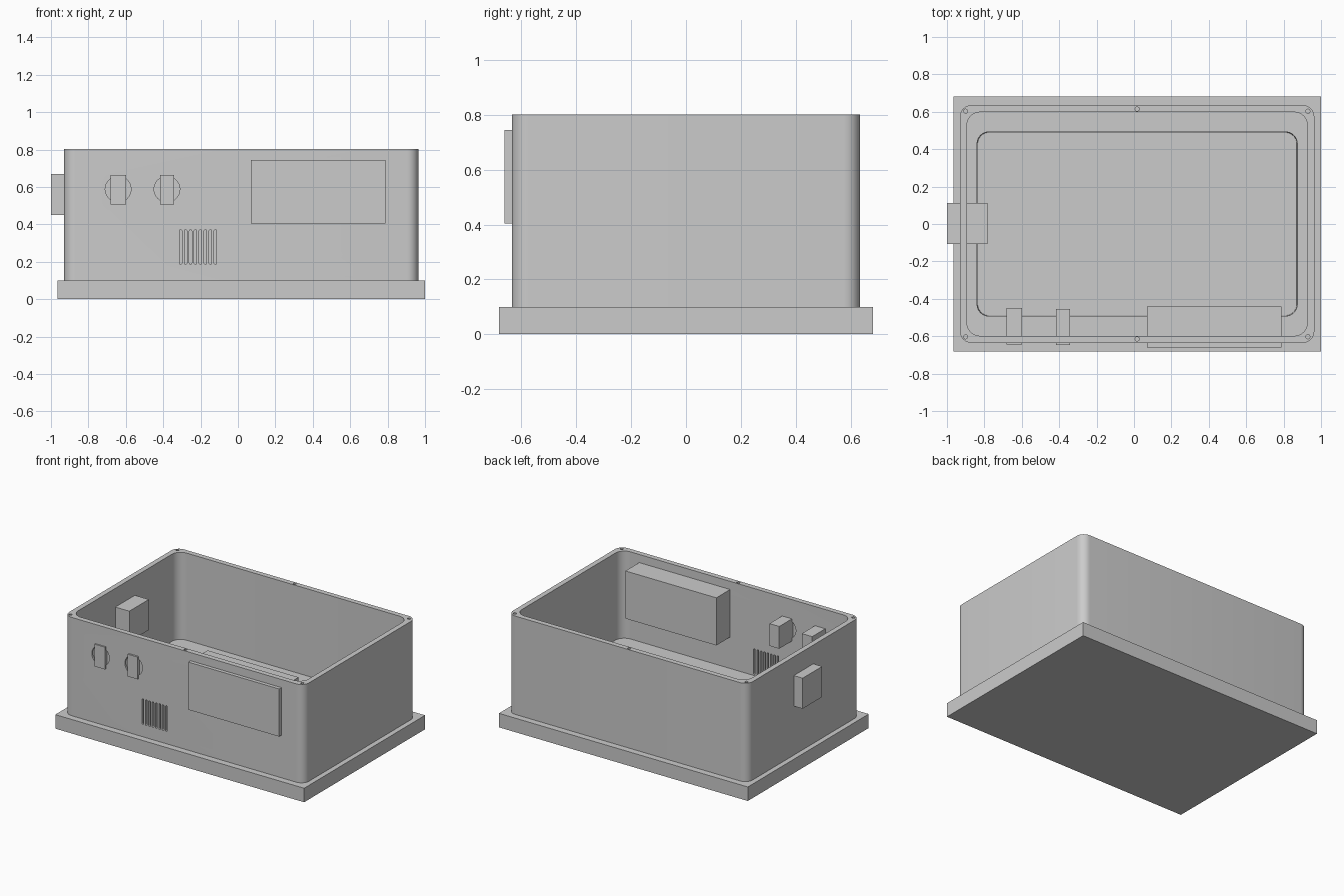
import bpy, bmesh, math
from mathutils import Matrix

if "Cube" in bpy.data.objects:
    bpy.data.objects.remove(bpy.data.objects["Cube"])

grey = bpy.data.materials.new("plain_grey")
grey.diffuse_color = (0.6, 0.6, 0.6, 1)
grey.use_nodes = True
grey.node_tree.nodes["Principled BSDF"].inputs["Base Color"].default_value = grey.diffuse_color


def make_object(name, bm):
    bmesh.ops.recalc_face_normals(bm, faces=bm.faces)
    mesh = bpy.data.meshes.new(name)
    bm.to_mesh(mesh)
    bm.free()
    mesh.materials.append(grey)
    obj = bpy.data.objects.new(name, mesh)
    bpy.context.collection.objects.link(obj)
    return obj


def box(name, x0, x1, y0, y1, z0, z1):
    bm = bmesh.new()
    mat = Matrix.Translation(((x0 + x1) / 2, (y0 + y1) / 2, (z0 + z1) / 2))
    mat = mat @ Matrix.Diagonal((x1 - x0, y1 - y0, z1 - z0, 1))
    bmesh.ops.create_cube(bm, size=1, matrix=mat)
    return make_object(name, bm)


def rounded_rect(cx, cy, hx, hy, r, steps=8):
    pts = []
    for i, (sx, sy) in enumerate(((1, 1), (-1, 1), (-1, -1), (1, -1))):
        for k in range(steps + 1):
            a = math.pi / 2 * (i + k / steps)
            pts.append((cx + sx * (hx - r) + r * math.cos(a),
                        cy + sy * (hy - r) + r * math.sin(a)))
    return pts


def loft(bm, rings, closed=False):
    """Solid through rings of equal point count, capped or closed on itself."""
    loops = [[bm.verts.new(p) for p in ring] for ring in rings]
    n = len(loops[0])
    pairs = list(zip(loops, loops[1:]))
    if closed:
        pairs.append((loops[-1], loops[0]))
    else:
        bm.faces.new(loops[0][::-1])
        bm.faces.new(loops[-1])
    for a, b in pairs:
        for i in range(n):
            j = (i + 1) % n
            bm.faces.new((a[i], a[j], b[j], b[i]))


def circle(cx, cy, r, n):
    return [(cx + r * math.cos(2 * math.pi * i / n),
             cy + r * math.sin(2 * math.pi * i / n)) for i in range(n)]


# base plate
box("base_plate", -0.966, 1.0, -0.682, 0.682, 0, 0.1)

# case with rounded corners and an inward flange around an open bottom
CX = 0.017
levels = [  # half x, half y, radius, z
    (0.947, 0.635, 0.06, 0.1),
    (0.947, 0.635, 0.06, 0.802),
    (0.91, 0.598, 0.07, 0.802),
    (0.91, 0.598, 0.07, 0.18),
    (0.856, 0.492, 0.062, 0.18),
    (0.853, 0.489, 0.06, 0.1),
]
bm = bmesh.new()
loft(bm, [[(x, y, z) for x, y in rounded_rect(CX, 0, hx, hy, r)]
          for hx, hy, r, z in levels], closed=True)
case = make_object("case", bm)

# cutters: screw holes, knob recesses on both wall sides, vent slots
bm = bmesh.new()
for x, y in ((-0.9, 0.603), (CX, 0.615), (0.93, 0.603)):
    for s in (-1, 1):
        loft(bm, [[(a, b, z) for a, b in circle(x, s * y, 0.011, 16)]
                  for z in (0.72, 0.85)])
for x in (-0.641, -0.38):
    for span in ((-0.7, -0.622), (-0.612, -0.55)):
        loft(bm, [[(a, y, b) for a, b in circle(x, 0.588, 0.069, 40)]
                  for y in span])
for i in range(8):
    x = -0.307 + i * 0.0265
    loft(bm, [[(a, y, b) for a, b in
               rounded_rect(x, 0.279, 0.0068, 0.092, 0.0064, 4)]
              for y in (-0.7, -0.55)])
cutter = make_object("cutter", bm)
cutter.hide_render = True

mod = case.modifiers.new("cuts", 'BOOLEAN')
mod.operation = 'DIFFERENCE'
mod.solver = 'EXACT'
mod.object = cutter
bpy.context.view_layer.objects.active = case
case.select_set(True)
bpy.ops.object.modifier_apply(modifier=mod.name)
bpy.data.objects.remove(cutter)
bpy.ops.object.shade_smooth_by_angle(angle=math.radians(30))

# blocks set through the walls
box("display_block", 0.07, 0.788, -0.661, -0.442, 0.404, 0.744)
box("left_knob", -0.682, -0.6, -0.645, -0.45, 0.506, 0.665)
box("right_knob", -0.418, -0.341, -0.648, -0.455, 0.506, 0.665)
box("side_socket", -1.0, -0.783, -0.108, 0.112, 0.45, 0.668)
